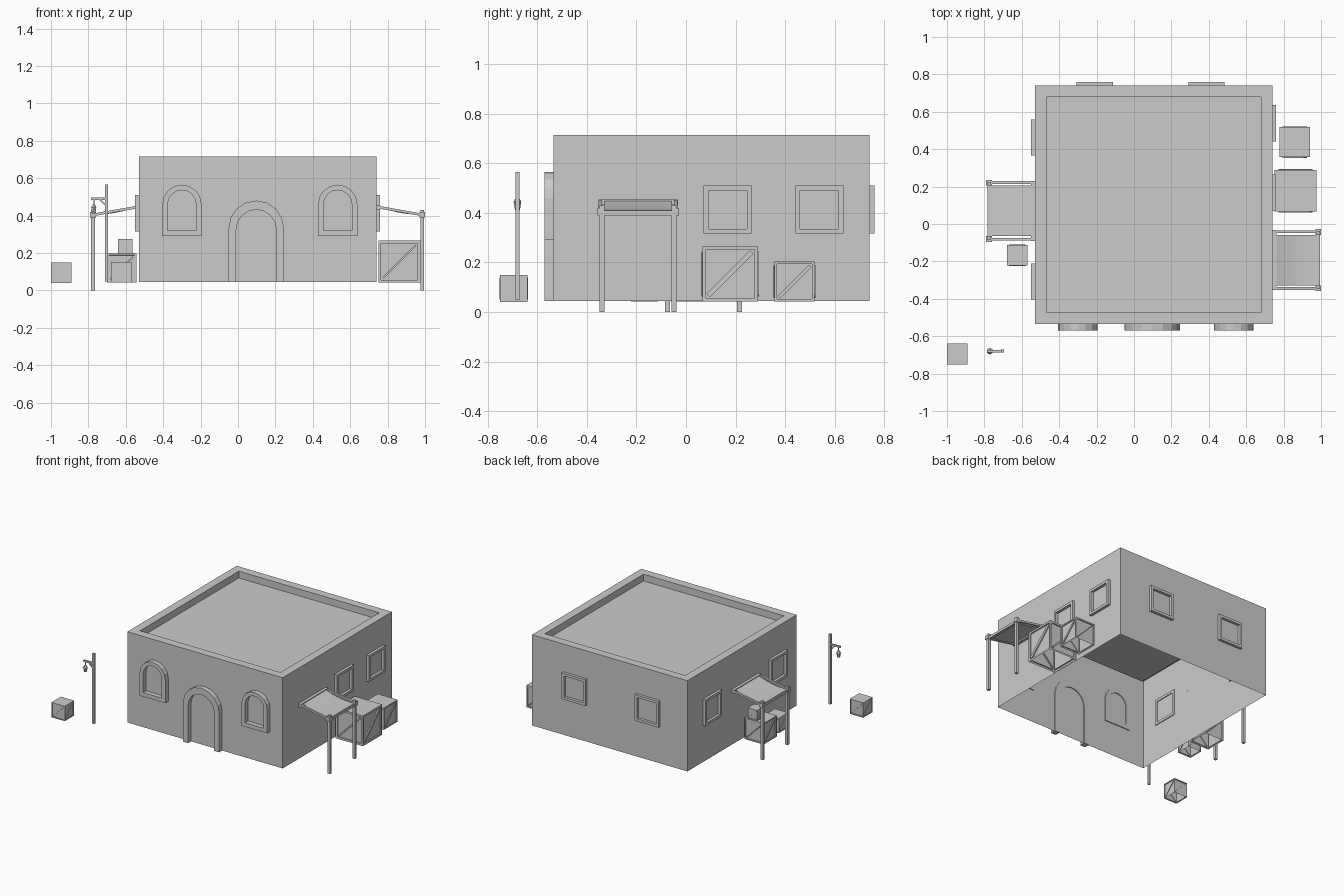
import bpy, bmesh, math
from mathutils import Matrix, Vector

if "Cube" in bpy.data.objects:
    bpy.data.objects.remove(bpy.data.objects["Cube"])


def finish(bm, name, mat=None):
    bmesh.ops.recalc_face_normals(bm, faces=bm.faces)
    if mat:
        bm.transform(mat)
    me = bpy.data.meshes.new(name)
    bm.to_mesh(me)
    bm.free()
    ob = bpy.data.objects.new(name, me)
    bpy.context.collection.objects.link(ob)
    return ob


def add_box(bm, lo, hi):
    lo, hi = Vector(lo), Vector(hi)
    m = Matrix.Translation((lo + hi) / 2) @ Matrix.Diagonal((*(hi - lo), 1))
    return bmesh.ops.create_cube(bm, size=1, matrix=m)["verts"]


def add_bar(bm, a, b, w, t=None):
    # square bar from point a to point b
    a, b = Vector(a), Vector(b)
    d = b - a
    rot = d.to_track_quat('Z', 'Y').to_matrix().to_4x4()
    m = Matrix.Translation((a + b) / 2) @ rot @ Matrix.Diagonal((w, t or w, d.length, 1))
    bmesh.ops.create_cube(bm, size=1, matrix=m)


# house shell: open underneath, sunken roof inside a parapet
bm = bmesh.new()
add_box(bm, (-0.53, -0.535, 0.045), (0.74, 0.74, 0.715))
bmesh.ops.recalc_face_normals(bm, faces=bm.faces)
top = max(bm.faces, key=lambda f: f.calc_center_median().z)
low = min(bm.faces, key=lambda f: f.calc_center_median().z)
bmesh.ops.inset_individual(bm, faces=[top], thickness=0.087)
roof = bmesh.ops.extrude_discrete_faces(bm, faces=[top])["faces"][0]
bmesh.ops.translate(bm, verts=roof.verts, vec=(0, 0, -0.05))
bmesh.ops.delete(bm, geom=[low], context='FACES')
finish(bm, "house_walls")


# frames: ring between two outlines, local x across, z up, -y outwards
def arch(r, spring, bottom, n=8):
    arc = [(-r * math.cos(math.pi * i / n), spring + r * math.sin(math.pi * i / n)) for i in range(n + 1)]
    return [(-r, bottom)] + arc + [(r, bottom)]


def rect(h, z):
    return [(-h, z - h), (-h, z + h), (h, z + h), (h, z - h)]


def frame(name, outer, inner, pos, angle, depth, closed=True):
    bm = bmesh.new()
    rings = [[bm.verts.new((u, y, v)) for u, v in path]
             for path, y in ((outer, -depth), (inner, -depth), (inner, 0.006), (outer, 0.006))]
    n = len(outer)
    for i in range(n if closed else n - 1):
        j = (i + 1) % n
        for k in range(4):
            a, b = rings[k], rings[(k + 1) % 4]
            bm.faces.new((a[i], a[j], b[j], b[i]))
    if not closed:
        for i in (0, n - 1):
            bm.faces.new([r[i] for r in rings])
    finish(bm, name, Matrix.Translation(pos) @ Matrix.Rotation(math.radians(angle), 4, 'Z'))


frame("door_frame", arch(0.148, 0.332, 0.045), arch(0.107, 0.325, 0.045),
      (0.0975, -0.535, 0), 0, 0.035, closed=False)
for x in (-0.3, 0.533):
    frame("arched_window_frame", arch(0.105, 0.46, 0.29), arch(0.076, 0.46, 0.32),
          (x, -0.535, 0), 0, 0.035)
square = [((0.74, 0.168, 0), 90), ((0.74, 0.538, 0), 90),
          ((-0.21, 0.74, 0), 180), ((0.388, 0.74, 0), 180),
          ((-0.53, 0.462, 0), -90), ((-0.53, -0.307, 0), -90)]
for pos, angle in square:
    frame("square_window_frame", rect(0.097, 0.413), rect(0.078, 0.413), pos, angle, 0.02)


# awnings: side +1 reaches right, -1 reaches left
def awning(wall_x, yc, side):
    X = lambda d: wall_x + side * d
    bm = bmesh.new()
    for s in (-1, 1):
        add_bar(bm, (X(0.245), yc + s * 0.145, 0), (X(0.245), yc + s * 0.145, 0.43), 0.02)
        add_bar(bm, (X(0), yc + s * 0.152, 0.447), (X(0.255), yc + s * 0.152, 0.402), 0.014)
        add_bar(bm, (X(0.23), yc + s * 0.15, 0.405), (X(0.26), yc + s * 0.15, 0.405), 0.03)
    add_bar(bm, (X(0.245), yc - 0.165, 0.398), (X(0.245), yc + 0.165, 0.398), 0.018)
    add_bar(bm, (X(0.011), yc - 0.16, 0.443), (X(0.011), yc + 0.16, 0.443), 0.022)
    finish(bm, "awning_poles")
    bm = bmesh.new()
    rows = []
    for i in range(9):
        t = i / 8
        z = 0.452 - 0.042 * t - 0.012 * math.sin(math.pi * t)
        rows.append([bm.verts.new((X(0.01 + 0.24 * t), yc + s * 0.135, z)) for s in (-1, 1)])
    for a, b in zip(rows, rows[1:]):
        bm.faces.new((a[0], a[1], b[1], b[0]))
    cloth = finish(bm, "awning_cloth")
    mod = cloth.modifiers.new("thickness", 'SOLIDIFY')
    mod.thickness = 0.005


awning(0.74, -0.193, 1)
awning(-0.53, 0.07, -1)


# crates: panelled sides with a diagonal brace, open underneath
def crate(x, y, z, s):
    bm = bmesh.new()
    h = s / 2
    add_box(bm, (-h, -h, 0), (h, h, s))
    bmesh.ops.recalc_face_normals(bm, faces=bm.faces)
    low = min(bm.faces, key=lambda f: f.calc_center_median().z)
    bmesh.ops.delete(bm, geom=[low], context='FACES')
    sides = [f for f in bm.faces if abs(f.normal.z) < 0.5]
    bmesh.ops.inset_individual(bm, faces=sides, thickness=s * 0.09)
    bmesh.ops.inset_individual(bm, faces=sides, thickness=0.0005, depth=-s * 0.04)
    q = h - s * 0.11
    for k in range(4):
        r = Matrix.Rotation(k * math.pi / 2, 3, 'Z')
        a, b = r @ Vector((-q, -h * 0.95, h - q)), r @ Vector((q, -h * 0.95, h + q))
        w, t = s * 0.045, s * 0.09
        add_bar(bm, a, b, *((t, w) if k % 2 == 0 else (w, t)))
    finish(bm, "crate", Matrix.Translation((x, y, z)))


for c in ((-0.945, -0.695, 0.04, 0.11), (0.863, 0.178, 0.042, 0.224), (0.86, 0.438, 0.042, 0.162),
          (-0.622, 0.017, 0.042, 0.156), (-0.603, 0.047, 0.198, 0.077), (-0.625, -0.167, 0.042, 0.11)):
    crate(*c)

# lamp post with arm, brace and hanging lantern
bm = bmesh.new()
add_bar(bm, (-0.702, -0.68, 0.048), (-0.702, -0.68, 0.565), 0.016)
add_bar(bm, (-0.785, -0.68, 0.49), (-0.702, -0.68, 0.49), 0.012)
add_bar(bm, (-0.74, -0.68, 0.487), (-0.705, -0.68, 0.452), 0.009)
finish(bm, "lamp_post")
bm = bmesh.new()
for r1, r2, z1, z2 in ((0.003, 0.003, 0.455, 0.49), (0.018, 0.006, 0.443, 0.46), (0.01, 0.015, 0.412, 0.443)):
    bmesh.ops.create_cone(bm, cap_ends=True, segments=6, radius1=r1, radius2=r2, depth=z2 - z1,
                          matrix=Matrix.Translation((-0.771, -0.68, (z1 + z2) / 2)))
finish(bm, "lantern")
